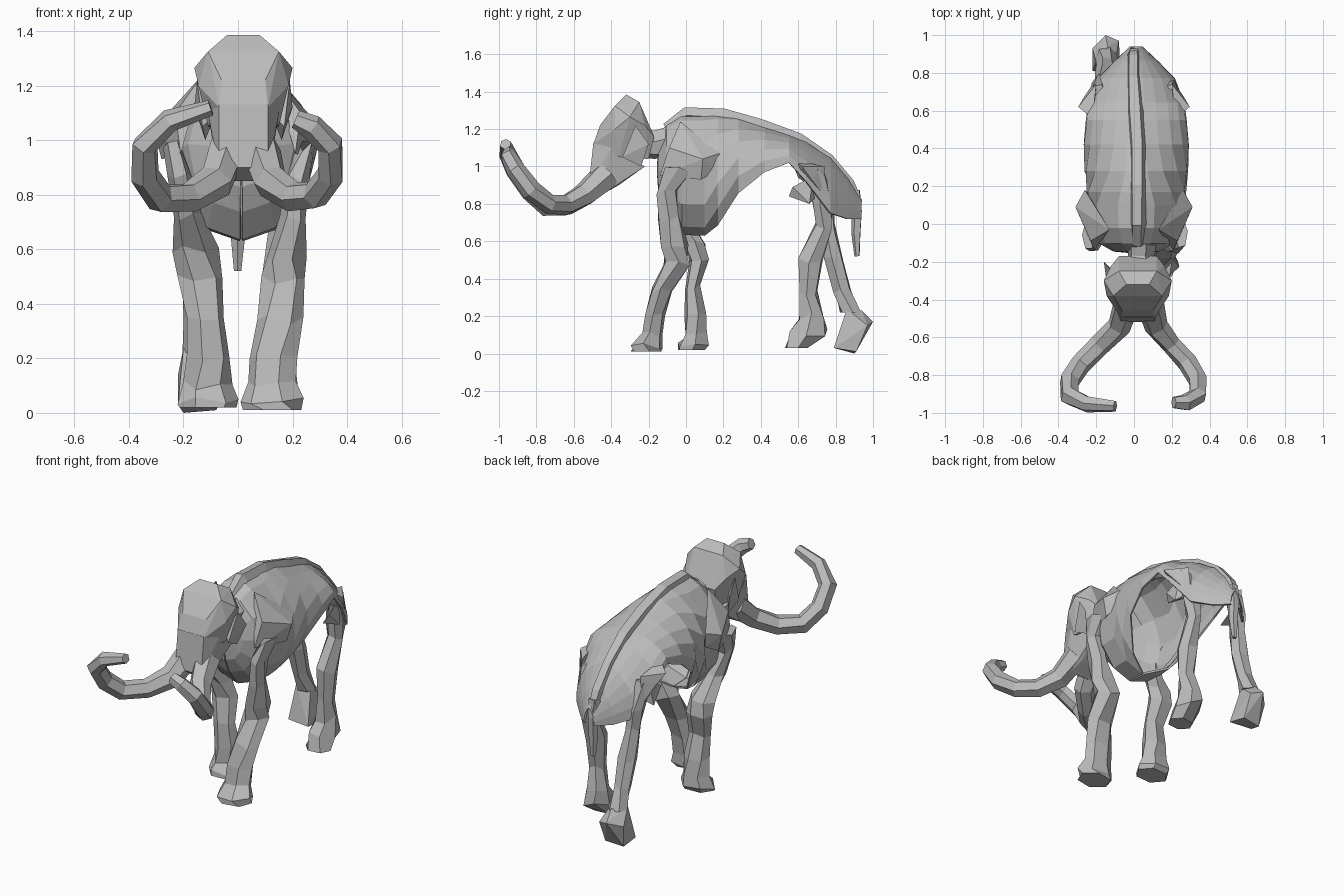
import bpy, bmesh, math, random
from mathutils import Vector

if "Cube" in bpy.data.objects:
    bpy.data.objects.remove(bpy.data.objects["Cube"], do_unlink=True)
random.seed(4)

bone = bpy.data.materials.new("bone grey")
bone.use_nodes = True
GREY = (0.5, 0.5, 0.5, 1)
bone.diffuse_color = GREY
bone.node_tree.nodes["Principled BSDF"].inputs["Base Color"].default_value = GREY


def finish(name, bm):
    bmesh.ops.recalc_face_normals(bm, faces=bm.faces)
    me = bpy.data.meshes.new(name)
    bm.to_mesh(me)
    bm.free()
    me.materials.append(bone)
    ob = bpy.data.objects.new(name, me)
    bpy.context.collection.objects.link(ob)
    return ob


def loft(name, rings, closed=True, caps=True):
    """Skin a list of equal-length point rings."""
    bm = bmesh.new()
    rows = [[bm.verts.new(p) for p in r] for r in rings]
    n = len(rows[0])
    for a, b in zip(rows, rows[1:]):
        for i in range(n if closed else n - 1):
            j = (i + 1) % n
            bm.faces.new((a[i], a[j], b[j], b[i]))
    if caps:
        bm.faces.new(rows[0])
        bm.faces.new(rows[-1])
    return finish(name, bm)


def hull(name, pts):
    """Faceted lump around a few points."""
    bm = bmesh.new()
    for p in pts:
        bm.verts.new(p)
    res = bmesh.ops.convex_hull(bm, input=bm.verts)
    loose = {v for v in res["geom_interior"] if isinstance(v, bmesh.types.BMVert)}
    bmesh.ops.delete(bm, geom=list(loose), context='VERTS')
    return finish(name, bm)


def sides(pts, cx):
    return [(cx + s * x, y, z) for x, y, z in pts for s in (1, -1)]


def tube(name, path, n=6):
    """Tapered bone along (x, y, z, radius) points."""
    pts = [Vector(p[:3]) for p in path]
    normal = Vector((0.3, 0.2, 1))
    rings = []
    for i, p in enumerate(pts):
        t = (pts[min(i + 1, len(pts) - 1)] - pts[max(i - 1, 0)]).normalized()
        normal = (normal - t * normal.dot(t)).normalized()
        side = t.cross(normal)
        ring = []
        for k in range(n):
            a = 2 * math.pi * k / n
            r = path[i][3] * random.uniform(0.92, 1.1)
            ring.append(p + (normal * math.cos(a) + side * math.sin(a)) * r)
        rings.append(ring)
    return loft(name, rings)


def leg(name, rows, n=6):
    """Leg bone from level sections (x, y, z, half width, half depth)."""
    rings = []
    for i, (x, y, z, rx, ry) in enumerate(rows):
        tilt = 0 if i == len(rows) - 1 else 0.02
        turn = random.uniform(-0.3, 0.3)
        rings.append([(x + rx * math.cos(a), y + ry * math.sin(a),
                       z + random.uniform(-tilt, tilt))
                      for a in (2 * math.pi * k / n + turn for k in range(n))])
    return loft(name, rings)


# Rib cage, closed at the front and underneath, running into open loins and rump
# (y, top z, lower z, half width, sweep in degrees)
sections = [(-0.15, 1.0, 0.97, 0.015, 180), (-0.14, 1.13, 0.83, 0.12, 180),
            (-0.10, 1.23, 0.74, 0.19, 180),
            (-0.02, 1.285, 0.64, 0.235, 180), (0.1, 1.285, 0.635, 0.25, 180),
            (0.17, 1.28, 0.69, 0.262, 150), (0.28, 1.26, 0.86, 0.27, 115),
            (0.42, 1.21, 0.97, 0.275, 98), (0.55, 1.165, 1.02, 0.262, 95),
            (0.64, 1.13, 0.92, 0.25, 95), (0.77, 1.045, 0.75, 0.2, 95),
            (0.86, 0.94, 0.72, 0.11, 95), (0.935, 0.82, 0.72, 0.03, 95)]
rings = []
for y, top, low, w, sweep in sections:
    end = math.radians(sweep)
    scale = (top - low) / (1 - math.cos(end))
    ring = []
    for k in range(-6, 7):
        t = end * k / 6
        # roof-like above the widest line, round below it
        power = 1.4 if abs(t) < math.pi / 2 else 0.95
        x = w * math.copysign(abs(math.sin(t)) ** power, t)
        if abs(k) == 6 and sweep == 180:
            x = math.copysign(0.003, k)
        ring.append((0.012 + x, y, top - scale * (1 - math.cos(t))))
    rings.append(ring)
body = loft("rib_cage_and_rump", rings, closed=False, caps=False)
mod = body.modifiers.new("thickness", 'SOLIDIFY')
mod.thickness = 0.012
mod.offset = 0

# Spine, neck and tail
tube("spine", [(0.02, -0.10, 1.20, 0.04), (0.02, 0.0, 1.28, 0.042), (0.02, 0.2, 1.27, 0.045),
               (0.02, 0.4, 1.21, 0.045), (0.01, 0.6, 1.14, 0.046), (0, 0.76, 1.035, 0.042),
               (0, 0.87, 0.905, 0.038), (0, 0.91, 0.83, 0.03)], 5)
tube("neck", [(0.03, -0.26, 1.13, 0.08), (0.04, -0.17, 1.115, 0.075), (0.04, -0.09, 1.13, 0.085)])
tube("tail", [(0, 0.9, 0.87, 0.035), (0, 0.915, 0.76, 0.03), (0, 0.91, 0.64, 0.027),
              (0, 0.915, 0.52, 0.014)], 5)

# Skull
hull("cranium", sides([(0.06, -0.32, 1.385), (0.1, -0.25, 1.345), (0.18, -0.3, 1.265),
                       (0.13, -0.38, 1.325), (0.165, -0.38, 1.2), (0.1, -0.17, 1.16),
                       (0.14, -0.22, 1.22), (0.09, -0.2, 1.04), (0.13, -0.36, 1.05),
                       (0.08, -0.46, 1.22), (0.09, -0.495, 1.12)], 0.02))
hull("face", sides([(0.09, -0.495, 1.13), (0.13, -0.4, 1.1), (0.08, -0.5, 1.0),
                    (0.09, -0.52, 0.9), (0.1, -0.22, 1.0), (0.07, -0.36, 0.9),
                    (0.09, -0.45, 0.85)], 0.02))
for s, name in ((1, "left"), (-1, "right")):
    hull(name + "_cheekbone", [(0.02 + s * x, y, z) for x, y, z in
         [(0.17, -0.27, 1.22), (0.18, -0.2, 1.12), (0.14, -0.24, 1.0),
          (0.1, -0.3, 1.1), (0.15, -0.34, 1.05)]])

# Tusks
tube("left_tusk", [(0.08, -0.42, 0.96, 0.075), (0.12, -0.54, 0.85, 0.064),
                   (0.2, -0.64, 0.795, 0.054), (0.285, -0.73, 0.80, 0.055),
                   (0.34, -0.83, 0.87, 0.054), (0.335, -0.91, 0.98, 0.05),
                   (0.27, -0.945, 1.05, 0.045), (0.21, -0.945, 1.075, 0.034)])
tube("right_tusk", [(-0.04, -0.42, 0.96, 0.075), (-0.08, -0.54, 0.85, 0.064),
                    (-0.18, -0.64, 0.79, 0.054), (-0.285, -0.74, 0.79, 0.055),
                    (-0.34, -0.83, 0.87, 0.054), (-0.34, -0.91, 0.98, 0.05),
                    (-0.25, -0.955, 1.07, 0.043), (-0.1, -0.965, 1.12, 0.03)])

# Shoulder blades and hip bones
for s, name in ((1, "left"), (-1, "right")):
    hull(name + "_shoulder_blade", [(s * x, y, z) for x, y, z in
         [(0.13, -0.03, 1.24), (0.31, 0.09, 1.04), (0.26, 0.18, 1.07), (0.25, 0.17, 0.98),
          (0.28, 0.08, 0.93), (0.23, -0.09, 1.1), (0.21, -0.14, 0.95), (0.24, 0.02, 0.97)]])
    hull(name + "_hip_bone", [(s * x, y, z) for x, y, z in
         [(0.295, 0.62, 1.0), (0.22, 0.56, 1.04), (0.2, 0.74, 1.0), (0.26, 0.68, 0.94),
          (0.21, 0.6, 0.94), (0.22, 0.74, 0.84)]])
    hull(name + "_hip_point", [(s * x, y, z) for x, y, z in
         [(0.2, 0.55, 0.84), (0.23, 0.57, 0.89), (0.24, 0.66, 0.8), (0.16, 0.66, 0.84),
          (0.22, 0.68, 0.95), (0.16, 0.72, 0.86)]])

# Legs in mid stride
leg("left_front_leg", [(0.25, -0.05, 0.98, 0.035, 0.08), (0.22, -0.10, 0.86, 0.045, 0.06),
                       (0.2, -0.095, 0.72, 0.048, 0.06), (0.18, -0.06, 0.57, 0.075, 0.075),
                       (0.165, -0.05, 0.49, 0.08, 0.075), (0.155, -0.13, 0.34, 0.085, 0.06),
                       (0.13, -0.165, 0.2, 0.09, 0.055), (0.125, -0.18, 0.1, 0.09, 0.055),
                       (0.125, -0.21, 0.04, 0.118, 0.09), (0.125, -0.215, 0.01, 0.11, 0.085)])
leg("right_front_leg", [(-0.24, -0.06, 0.98, 0.035, 0.08), (-0.215, -0.09, 0.86, 0.045, 0.06),
                        (-0.185, -0.04, 0.72, 0.05, 0.06), (-0.155, 0.05, 0.6, 0.085, 0.06),
                        (-0.14, 0.07, 0.5, 0.085, 0.055), (-0.12, 0.035, 0.36, 0.07, 0.042),
                        (-0.11, 0.05, 0.2, 0.08, 0.06), (-0.11, 0.055, 0.1, 0.09, 0.065),
                        (-0.11, 0.04, 0.04, 0.112, 0.09), (-0.11, 0.03, 0.02, 0.105, 0.08)])
leg("left_hind_leg", [(0.19, 0.69, 0.97, 0.045, 0.05), (0.175, 0.735, 0.8, 0.05, 0.06),
                      (0.16, 0.735, 0.68, 0.045, 0.048), (0.15, 0.665, 0.5, 0.06, 0.07),
                      (0.15, 0.655, 0.32, 0.05, 0.05), (0.14, 0.67, 0.2, 0.065, 0.075),
                      (0.14, 0.655, 0.11, 0.08, 0.11), (0.14, 0.59, 0.03, 0.08, 0.065)])
leg("right_hind_leg", [(-0.19, 0.69, 0.97, 0.045, 0.05), (-0.175, 0.735, 0.8, 0.05, 0.06),
                       (-0.16, 0.75, 0.68, 0.045, 0.05), (-0.15, 0.79, 0.5, 0.058, 0.055),
                       (-0.15, 0.835, 0.33, 0.05, 0.05), (-0.145, 0.88, 0.22, 0.06, 0.06)])
hull("right_hind_foot", [(-0.2, 0.86, 0.24), (-0.1, 0.86, 0.24), (-0.14, 0.94, 0.23),
                         (-0.15, 1.0, 0.17), (-0.08, 0.97, 0.15), (-0.22, 0.93, 0.14),
                         (-0.22, 0.81, 0.03), (-0.07, 0.79, 0.03), (-0.2, 0.9, 0.0),
                         (-0.08, 0.91, 0.01)])
